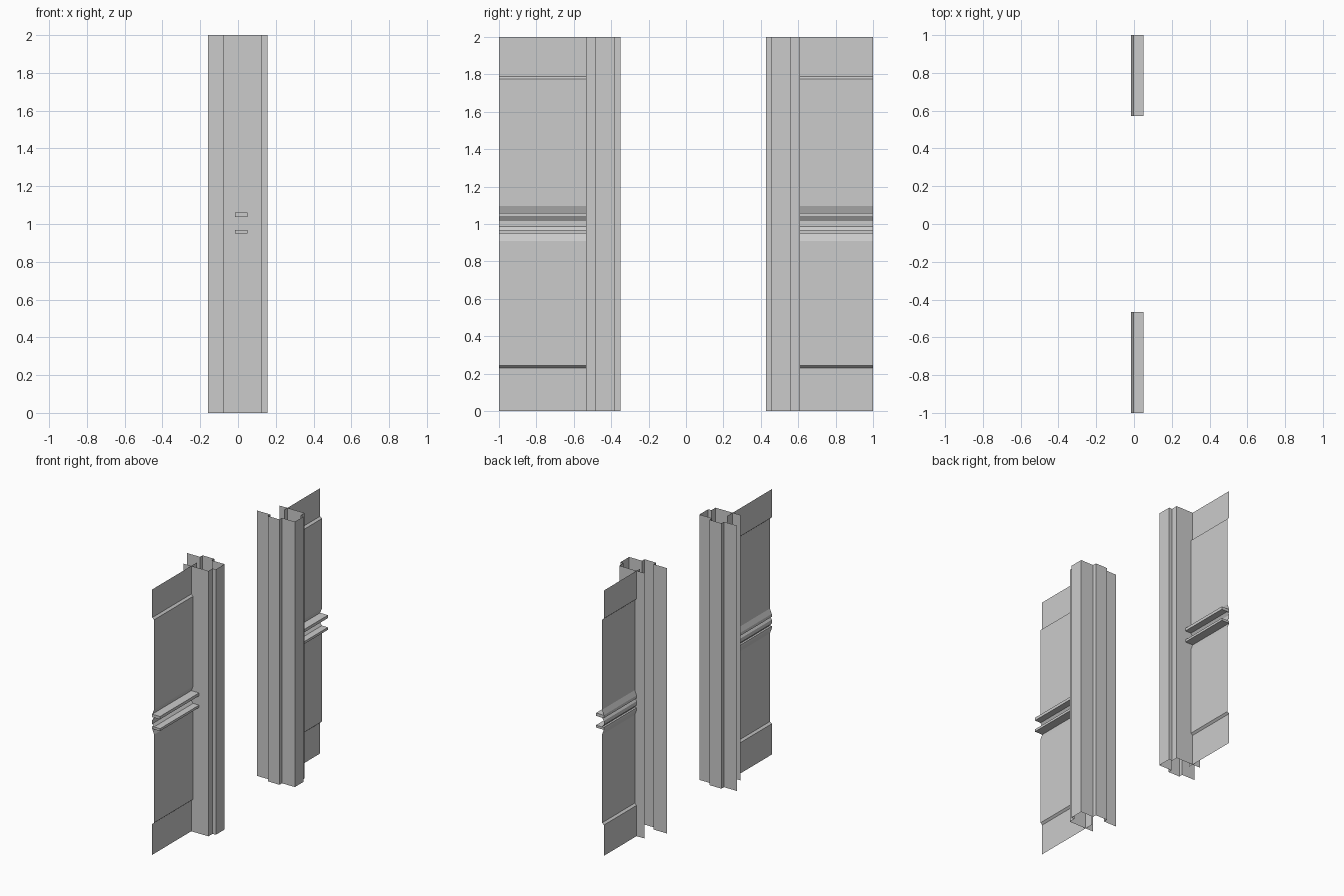
import bpy, bmesh

if "Cube" in bpy.data.objects:
    bpy.data.objects.remove(bpy.data.objects["Cube"])


def make(name, bm):
    me = bpy.data.meshes.new(name)
    bm.to_mesh(me)
    bm.free()
    ob = bpy.data.objects.new(name, me)
    bpy.context.collection.objects.link(ob)


def sheet(name, start, end):
    """Open sheet between two matching polylines."""
    bm = bmesh.new()
    a = [bm.verts.new(p) for p in start]
    b = [bm.verts.new(p) for p in end]
    for i in range(len(a) - 1):
        bm.faces.new((a[i], a[i + 1], b[i + 1], b[i]))
    make(name, bm)


def box(name, lo, hi):
    bm = bmesh.new()
    bmesh.ops.create_cube(bm, size=1)
    for v in bm.verts:
        v.co = [lo[k] if v.co[k] < 0 else hi[k] for k in range(3)]
    make(name, bm)


# Jamb cross-section (x, y): stepped open strip around the wall end
JAMB = [(-0.08, 0.61), (0.128, 0.61), (0.128, 0.56), (0.155, 0.56),
        (0.155, 0.456), (0.048, 0.456), (0.048, 0.426), (-0.05, 0.426),
        (-0.05, 0.456), (-0.16, 0.456)]

# Wall panel section (x, z): raised field with grooves at the rails
WALL = [(-0.015, 0), (-0.015, 0.232), (0, 0.245), (0, 0.91), (-0.015, 0.95),
        (0, 0.968), (-0.015, 0.987), (-0.015, 1.016), (0, 1.038),
        (-0.015, 1.06), (0, 1.097), (0, 1.775), (-0.015, 1.788), (-0.015, 2)]

for side, inner, outer in (("front", -0.465, -1), ("back", 0.57, 1)):
    # Door jamb, the front one mirrored across the opening
    pts = [(x, y if side == "back" else 0.075 - y) for x, y in JAMB]
    if side == "front":
        pts.reverse()
    sheet(side + "_jamb", [(x, y, 0) for x, y in pts], [(x, y, 2) for x, y in pts])

    # Wall panel running into the jamb
    y0, y1 = sorted((inner, outer))
    sheet(side + "_wall_panel", [(x, y0, z) for x, z in WALL],
          [(x, y1, z) for x, z in WALL])

    # Pair of horizontal rails
    for label, z0, z1 in (("lower", 0.95, 0.968), ("upper", 1.038, 1.06)):
        box(f"{side}_{label}_rail", (-0.015, y0, z0), (0.05, y1, z1))
